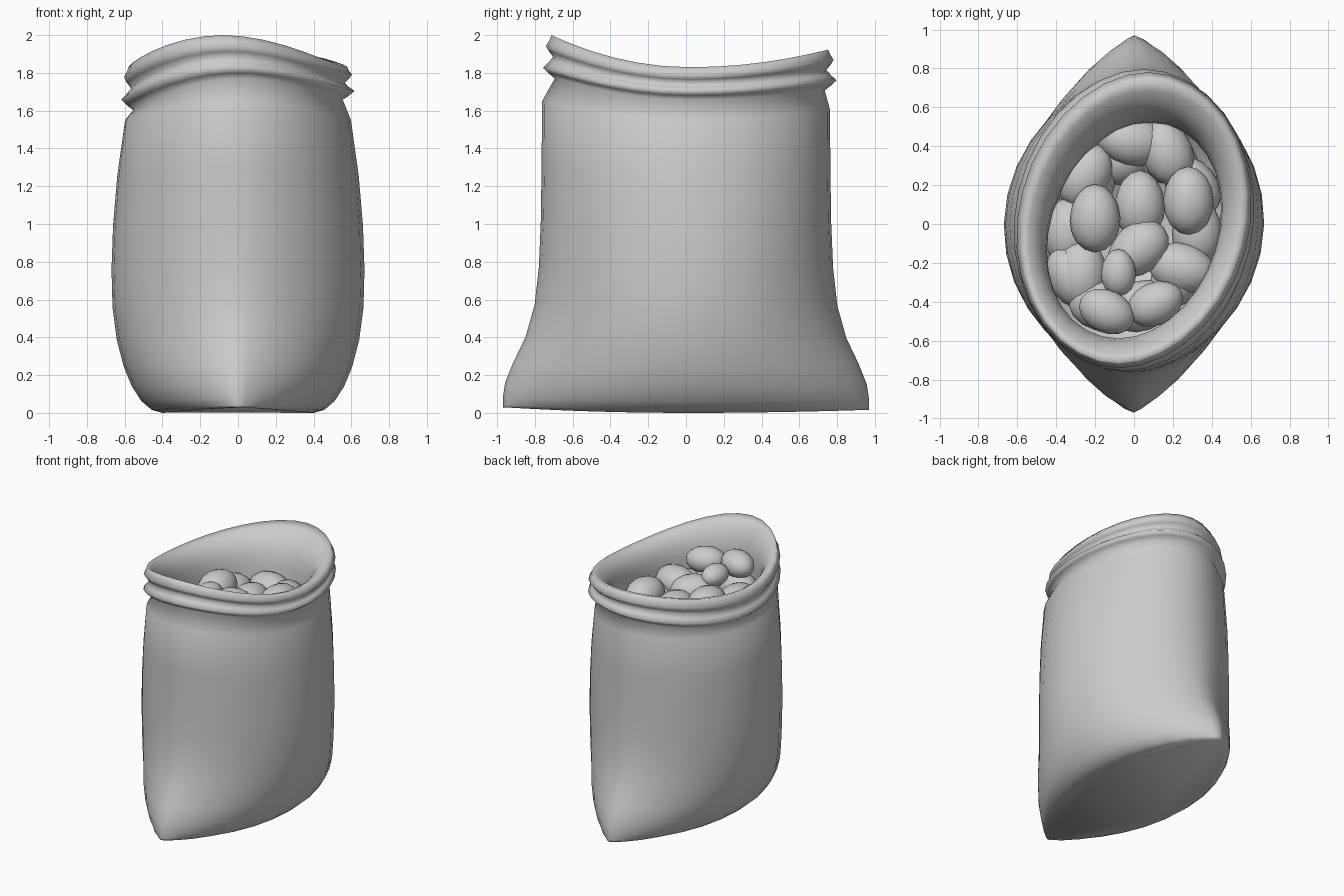
import bpy, bmesh, math, random
from mathutils import Matrix, Vector

cube = bpy.data.objects.get("Cube")
if cube:
    bpy.data.objects.remove(cube, do_unlink=True)

grey = bpy.data.materials.new("plain_grey")
grey.use_nodes = True
colour = (0.6, 0.6, 0.6, 1)
grey.diffuse_color = colour
grey.node_tree.nodes["Principled BSDF"].inputs["Base Color"].default_value = colour


def finish(bm, name):
    """Turn a bmesh into a smooth grey object."""
    bmesh.ops.recalc_face_normals(bm, faces=bm.faces)
    for face in bm.faces:
        face.smooth = True
    mesh = bpy.data.meshes.new(name)
    bm.to_mesh(mesh)
    bm.free()
    mesh.materials.append(grey)
    bpy.context.collection.objects.link(bpy.data.objects.new(name, mesh))


SEGMENTS = 32


def add_ring(bm, height, half_width, half_depth, lift, pinch=1, tilt=0, shear=0, shift=0):
    """One cross-section: pinched at the front and back seams and lifted there."""
    verts = []
    for i in range(SEGMENTS):
        angle = math.tau * i / SEGMENTS
        c, s = math.cos(angle), math.sin(angle)
        x = math.copysign(half_width * abs(c) ** pinch, c)
        y = half_depth * s
        rise = lift * s * s * (1 if s < 0 else 0.55)
        verts.append(bm.verts.new((x + shear * y, y + shift, height + rise + tilt * x)))
    return verts


def body_width(z, widest=0.7):
    """Half-width: rounded below the widest height, easing in above it."""
    if z < widest:
        return 0.4 + 0.27 * math.sqrt(1 - (1 - z / widest) ** 2)
    return 0.67 - 0.1 * (z - widest) ** 2


sack = bmesh.new()
rings = []

# Body: flaring into two pointed corners at the bottom, oval at the neck
BODY_STEPS = 10
for step in range(BODY_STEPS + 1):
    t = step / BODY_STEPS
    z = 1.55 * t * t
    depth = 0.76 + 0.21 / (1 + (z / 0.35) ** 3)
    pinch = 1.05 + 0.5 * (1 - t * t) ** 2
    lift = 0.03 * (1 - t) + 0.1 * t ** 8
    rings.append(add_ring(sack, z, body_width(z), depth, lift, pinch, shear=0.03 * t))

# Collar: a full lower fold under a slighter rolled lip
COLLAR_STEPS = 8
for step in range(COLLAR_STEPS + 1):
    t = step / COLLAR_STEPS
    bulge = (0.01 - 0.035 * math.cos(2 * math.tau * t)) * (1 - 0.7 * t)
    rings.append(add_ring(sack, 1.63 + 0.2 * t, 0.58 + bulge, 0.74 + bulge,
                          lift=0.14 + 0.03 * t, pinch=1.05, tilt=0.05 * (1 - t),
                          shear=0.05 + 0.06 * t, shift=0.02))

# Lining: a sloping lip that turns into a steep inner wall
LINING_STEPS = 6
for step in range(1, LINING_STEPS + 2):
    t = step / LINING_STEPS
    inset = math.sin(min(1, t * 1.2) * math.pi / 2)
    rings.append(add_ring(sack, 1.83 - 0.3 * t * t, 0.58 - 0.14 * inset,
                          0.73 - 0.17 * inset, lift=0.17 * (1 - t),
                          shear=0.11 + 0.05 * t, shift=0.02 - 0.06 * t))

# Skin the rings, then close the base and the hidden floor
for low, high in zip(rings, rings[1:]):
    for i in range(SEGMENTS):
        j = (i + 1) % SEGMENTS
        sack.faces.new((low[i], low[j], high[j], high[i]))
for end in (rings[0], rings[-1]):
    sack.faces.new(end)
finish(sack, "sack")


def add_tuber(name, x, y, z, turn, size):
    """A slightly lopsided egg, longer along its own y axis."""
    bm = bmesh.new()
    bmesh.ops.create_uvsphere(bm, u_segments=16, v_segments=10, radius=1)
    taper = random.uniform(-0.1, 0.1)
    for vert in bm.verts:
        vert.co.x *= 1 + taper * vert.co.y
    bm.transform(Matrix.Translation((x, y, z))
                 @ Matrix.Rotation(math.radians(turn), 4, "Z")
                 @ Matrix.Diagonal(Vector((size, size * 1.35, size * 0.9, 1))))
    finish(bm, name)


# Top layer of tubers, heaped higher towards the front: x, y, z, turn
random.seed(4)
LARGE, SMALL = 0.13, 0.09
TOP_LAYER = [
    (-0.2, 0.03, 1.62, 0), (0.03, 0.1, 1.55, 0), (0.28, 0.12, 1.6, 0),
    (0.17, 0.37, 1.5, 20), (-0.02, 0.43, 1.5, 80), (-0.25, 0.25, 1.5, -30),
    (0.02, -0.13, 1.6, -50), (0.25, -0.23, 1.57, 75), (-0.27, -0.26, 1.55, 0),
]
for number, place in enumerate(TOP_LAYER, start=1):
    add_tuber(f"top_tuber_{number}", *place, LARGE)

# Smaller tubers at the front of the heap
FRONT_HEAP = [(-0.08, -0.25, 1.7, 0), (-0.14, -0.45, 1.73, 65), (0.11, -0.41, 1.71, -65)]
for number, place in enumerate(FRONT_HEAP):
    add_tuber(f"front_tuber_{number + 1}", *place, LARGE * 0.85 if number else SMALL)

# Lower layer: a ring of tubers against the lining, filling the gaps
LOWER_COUNT = 10
for number in range(LOWER_COUNT):
    angle = math.tau * number / LOWER_COUNT
    x, y = 0.33 * math.cos(angle), 0.4 * math.sin(angle) - 0.04
    add_tuber(f"lower_tuber_{number + 1}", x + 0.15 * y, y, 1.48 - 0.2 * y, number * 36, LARGE)
